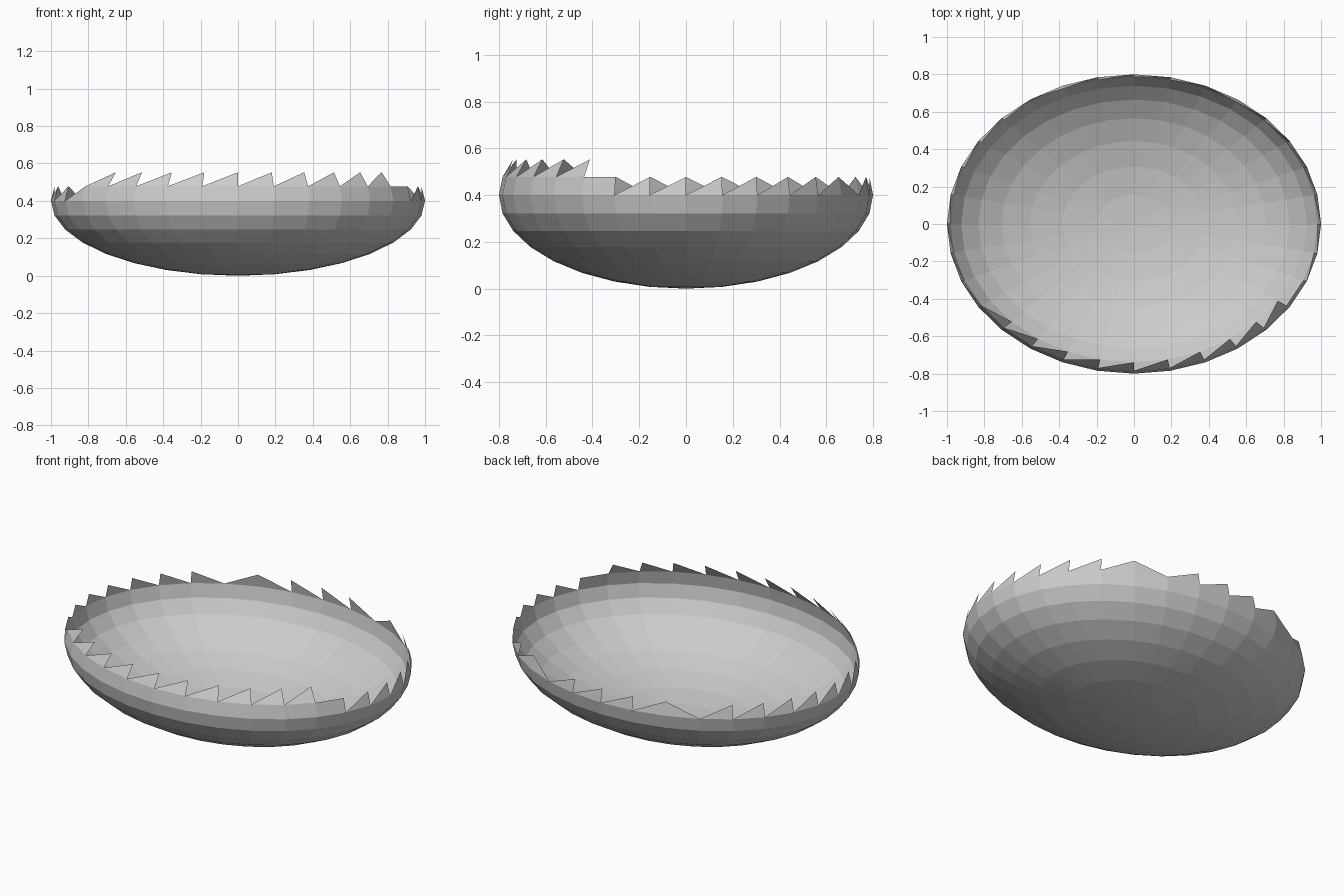
import bpy, bmesh
from math import sin, cos, radians

if "Cube" in bpy.data.objects:
    bpy.data.objects.remove(bpy.data.objects["Cube"])

SEG = 32
STEP = radians(11.25)
RX, RY, RZ = 1.0, 0.8, 0.4

bm = bmesh.new()


def make_ring(i):
    # ring i counted up from the bottom pole; point 0 faces the front
    r = sin(i * STEP)
    return [bm.verts.new((RX * r * sin(k * STEP), -RY * r * cos(k * STEP),
                          RZ - RZ * cos(i * STEP))) for k in range(SEG)]


pole = bm.verts.new((0, 0, 0))
rings = {i: make_ring(i) for i in range(1, 11)}


def quad(i, k):
    a, b, n, m = rings[i], rings[i + 1], k % SEG, (k + 1) % SEG
    bm.faces.new((a[n], a[m], b[m], b[n]))


def tooth(i, k, lean_back=False):
    a, b, n, m = rings[i], rings[i + 1], k % SEG, (k + 1) % SEG
    bm.faces.new((a[n], a[m], b[n] if lean_back else b[m]))


# Bowl: bottom fan and full bands up to the widest ring
for k in range(SEG):
    bm.faces.new((pole, rings[1][(k + 1) % SEG], rings[1][k]))
    for i in range(1, 8):
        quad(i, k)

# Rim: raised band with teeth at the front, lower teeth all round the rest
for k in range(-5, 27):
    if k <= 5:
        quad(8, k)
        if k < 5:
            tooth(9, k)
    else:
        tooth(8, k, lean_back=k in (13, 18))

bmesh.ops.delete(bm, geom=[v for v in bm.verts if not v.link_faces], context='VERTS')
bmesh.ops.recalc_face_normals(bm, faces=bm.faces)

mesh = bpy.data.meshes.new("jagged_bowl")
bm.to_mesh(mesh)
bm.free()
bowl = bpy.data.objects.new("jagged_bowl", mesh)
bpy.context.collection.objects.link(bowl)
